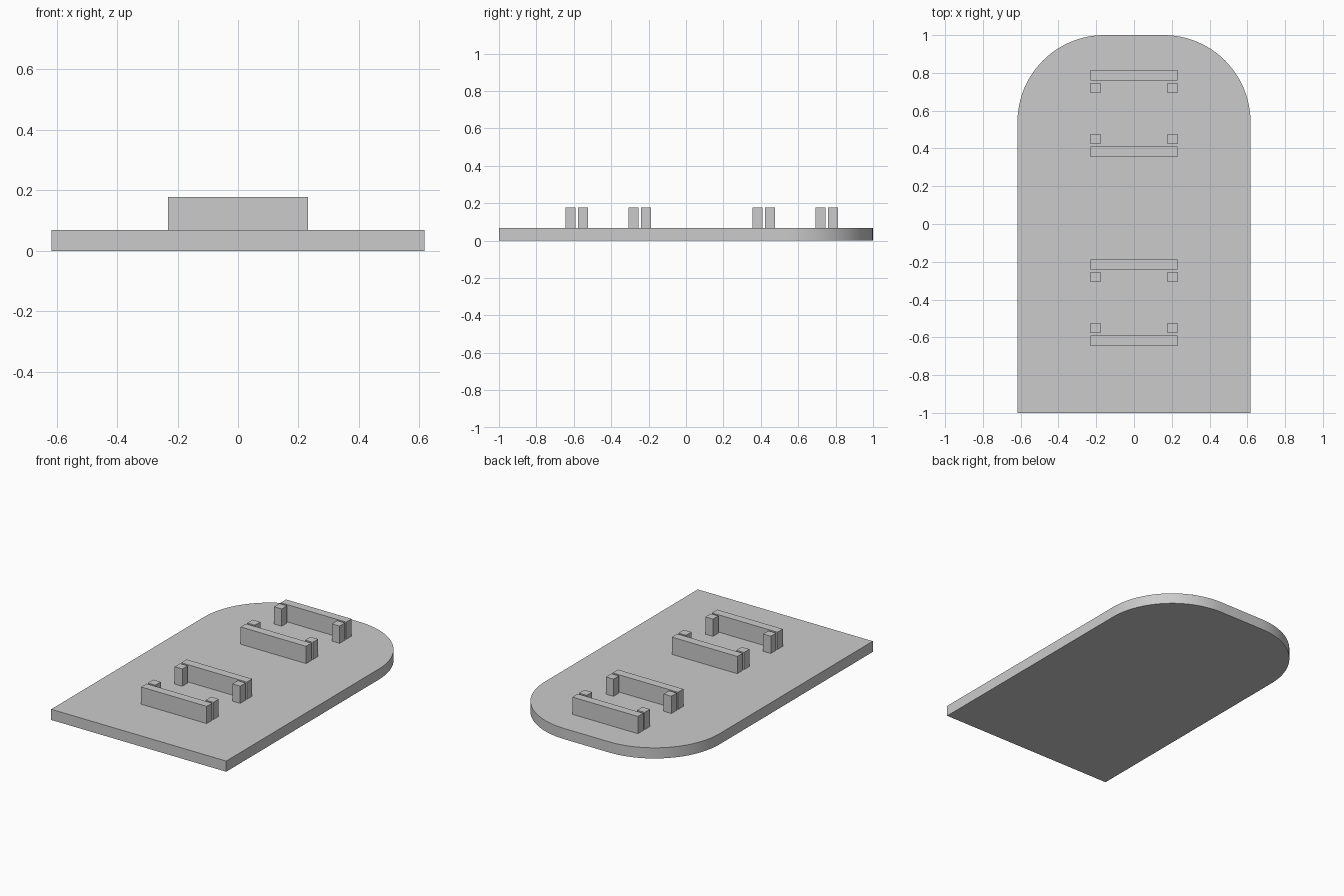
import bpy
import bmesh
from math import sin, cos, pi, radians

cube = bpy.data.objects.get("Cube")
if cube:
    bpy.data.objects.remove(cube, do_unlink=True)

grey = bpy.data.materials.new("plain grey")
grey.use_nodes = True
COLOUR = (0.6, 0.6, 0.6, 1)
grey.diffuse_color = COLOUR
grey.node_tree.nodes["Principled BSDF"].inputs["Base Color"].default_value = COLOUR

HALF_W, BOARD_TOP, BAR_TOP = 0.617, 0.068, 0.178
RADIUS, STEPS = 0.46, 24
THICK, BAR_HALF = 0.054, 0.231


def finish(bm, name):
    bmesh.ops.recalc_face_normals(bm, faces=bm.faces)
    mesh = bpy.data.meshes.new(name)
    bm.to_mesh(mesh)
    bm.free()
    mesh.materials.append(grey)
    obj = bpy.data.objects.new(name, mesh)
    bpy.context.collection.objects.link(obj)
    return obj


def block(name, x, y, width):
    """Upright block resting on the board."""
    bm = bmesh.new()
    bmesh.ops.create_cube(bm, size=1)
    height = BAR_TOP - BOARD_TOP
    bmesh.ops.scale(bm, vec=(width, THICK, height), verts=bm.verts)
    bmesh.ops.translate(bm, vec=(x, y, BOARD_TOP + height / 2), verts=bm.verts)
    return finish(bm, name)


# Board: square front corners, rounded back corners
arc = [i * pi / 2 / STEPS for i in range(STEPS + 1)]
right_arc = [(HALF_W - RADIUS + RADIUS * cos(a), 1 - RADIUS + RADIUS * sin(a)) for a in arc]
left_arc = [(-x, y) for x, y in reversed(right_arc)]
outline = [(-HALF_W, -1), (HALF_W, -1)] + right_arc + left_arc
bm = bmesh.new()
base = bm.faces.new([bm.verts.new((x, y, 0)) for x, y in outline])
top = bmesh.ops.extrude_face_region(bm, geom=[base])
top_verts = [v for v in top["geom"] if isinstance(v, bmesh.types.BMVert)]
bmesh.ops.translate(bm, vec=(0, 0, BOARD_TOP), verts=top_verts)
board = finish(bm, "board")
bpy.context.view_layer.objects.active = board
board.select_set(True)
bpy.ops.object.shade_smooth_by_angle(angle=radians(30))

# Two holders, each a mirrored pair of bars with two posts on the inner side
for label, centre in (("front", -0.416), ("back", 0.585)):
    for end, sy in (("front", -1), ("back", 1)):
        block(f"{label}_holder_{end}_bar", 0, centre + sy * 0.202, 2 * BAR_HALF)
        for side, sx in (("left", 1), ("right", -1)):
            block(f"{label}_holder_{end}_{side}_post",
                  sx * (BAR_HALF - THICK / 2), centre + sy * 0.135, THICK)
